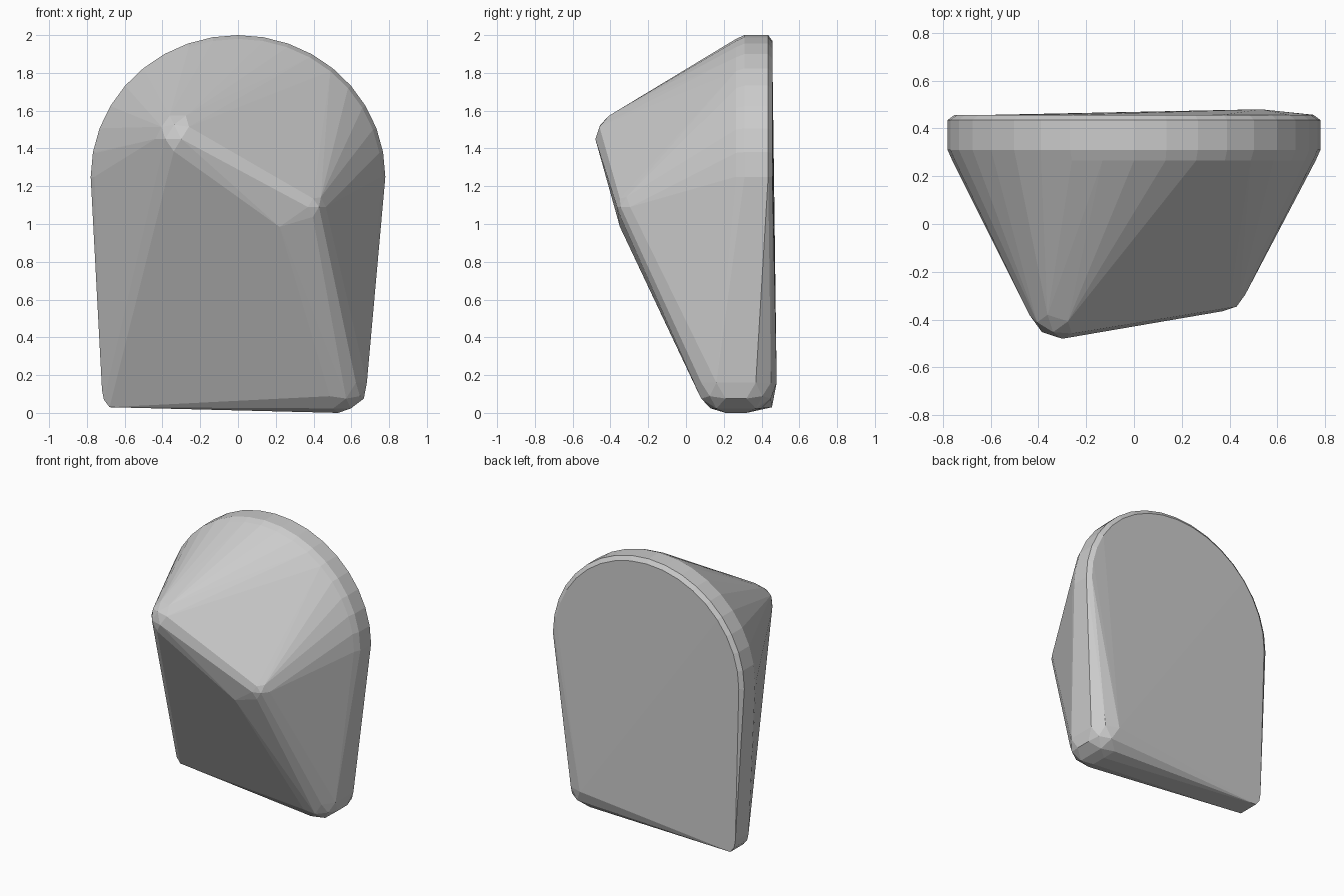
import bpy, bmesh, math
from mathutils import Vector

if "Cube" in bpy.data.objects:
    bpy.data.objects.remove(bpy.data.objects["Cube"])

points = []

def ball(x, y, z, r):
    """Faceted rounded corner that feeds the hull."""
    tmp = bmesh.new()
    bmesh.ops.create_icosphere(tmp, subdivisions=2, radius=r)
    points.extend(v.co + Vector((x, y, z)) for v in tmp.verts)
    tmp.free()

# arched rim: rounded in front, nearly sharp at the back
for y, inset in ((0.457, 0.03), (0.435, 0.0), (0.31, 0.0), (0.265, 0.02)):
    for i in range(19):
        a = math.pi * i / 18
        points.append(Vector(((0.78 - inset) * math.cos(a), y,
                              1.25 + (0.75 - inset) * math.sin(a))))

# slanted ridge on the front, large end to small end
ball(-0.30, -0.335, 1.45, 0.145)
ball(0.37, -0.265, 1.09, 0.10)
points.append(Vector((0.22, -0.35, 0.985)))

# rounded bottom right corner
ball(0.53, 0.21, 0.16, 0.16)
ball(0.53, 0.32, 0.16, 0.16)

# tight bottom left corner
for y in (0.30, 0.455):
    for x, z in ((-0.72, 0.12), (-0.71, 0.07), (-0.68, 0.03)):
        points.append(Vector((x, y, z)))

# wrap everything in one convex body
bm = bmesh.new()
for p in points:
    bm.verts.new(p)
bmesh.ops.convex_hull(bm, input=bm.verts[:])
bmesh.ops.delete(bm, geom=[v for v in bm.verts if not v.link_faces], context='VERTS')
bmesh.ops.dissolve_limit(bm, angle_limit=math.radians(1), verts=bm.verts[:], edges=bm.edges[:])
bmesh.ops.recalc_face_normals(bm, faces=bm.faces[:])
mesh = bpy.data.meshes.new("stone_block")
bm.to_mesh(mesh)
bm.free()
obj = bpy.data.objects.new("stone_block", mesh)
bpy.context.collection.objects.link(obj)
